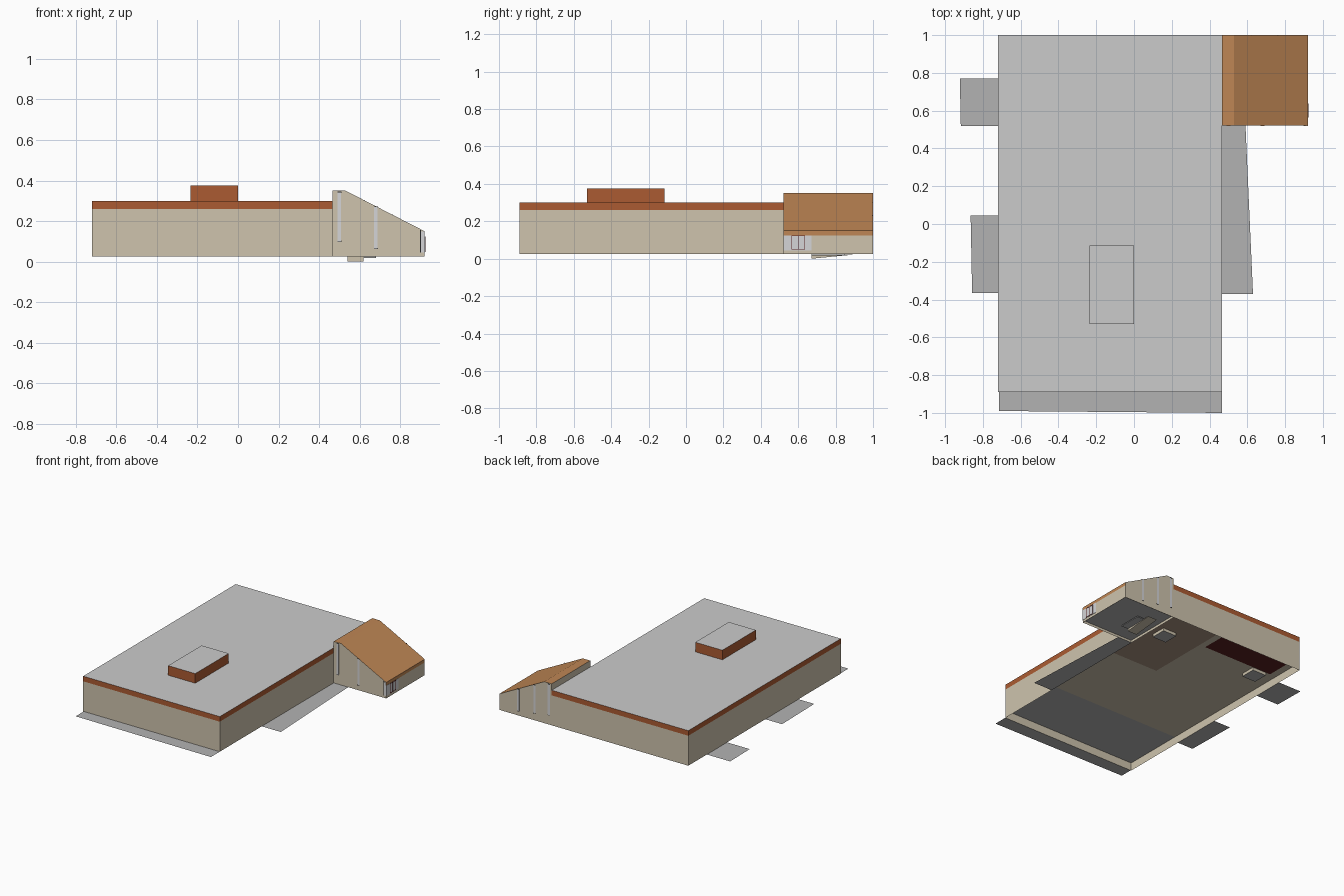
import bpy, bmesh

if "Cube" in bpy.data.objects:
    bpy.data.objects.remove(bpy.data.objects["Cube"])


def mat(name, r, g, b):
    m = bpy.data.materials.new(name)
    m.diffuse_color = (r, g, b, 1)
    m.use_nodes = True
    m.node_tree.nodes["Principled BSDF"].inputs["Base Color"].default_value = m.diffuse_color
    return m


BEIGE = mat("beige_wall", 0.62, 0.55, 0.42)
RUST = mat("rust_band", 0.41, 0.105, 0.032)
TILE = mat("tile_orange", 0.52, 0.24, 0.09)
ROOF = mat("roof_grey", 0.60, 0.60, 0.60)
PAVE = mat("paving_grey", 0.45, 0.45, 0.45)
GLASS = mat("pale_glass", 0.66, 0.66, 0.68)
RED = mat("dark_red", 0.10, 0.015, 0.015)
BLACK = mat("black_trim", 0.02, 0.02, 0.02)
BROWN = mat("floor_brown", 0.40, 0.29, 0.22)


def finish(name, bm, mats, rule=None):
    bm.normal_update()
    if rule:
        for f in bm.faces:
            f.material_index = rule(f)
    me = bpy.data.meshes.new(name)
    bm.to_mesh(me)
    bm.free()
    for m in mats:
        me.materials.append(m)
    ob = bpy.data.objects.new(name, me)
    bpy.context.collection.objects.link(ob)
    return ob


def extrude(name, points, offset, mats, rule=None, drop=None):
    """Closed prism from a polygon; drop(face) removes open sides."""
    bm = bmesh.new()
    face = bm.faces.new([bm.verts.new(p) for p in points])
    res = bmesh.ops.extrude_face_region(bm, geom=[face], use_keep_orig=True)
    moved = [v for v in res["geom"] if isinstance(v, bmesh.types.BMVert)]
    bmesh.ops.translate(bm, verts=moved, vec=offset)
    bmesh.ops.recalc_face_normals(bm, faces=bm.faces[:])
    bm.normal_update()
    if drop:
        bmesh.ops.delete(bm, geom=[f for f in bm.faces if drop(f)], context='FACES')
    return finish(name, bm, mats, rule)


def box(name, x, y, z, mats, rule=None, drop=None):
    pts = [(x[0], y[0], z[0]), (x[1], y[0], z[0]), (x[1], y[1], z[0]), (x[0], y[1], z[0])]
    return extrude(name, pts, (0, 0, z[1] - z[0]), mats, rule, drop)


def sheet(name, pts, z, m):
    bm = bmesh.new()
    bm.faces.new([bm.verts.new((x, y, z)) for x, y in pts])
    return finish(name, bm, [m])


def rect(x0, x1, y0, y1):
    return [(x0, y0), (x1, y0), (x1, y1), (x0, y1)]


def is_top(f):
    return 1 if f.normal.z > 0.5 else 0


def is_bottom(f):
    return f.normal.z < -0.9


def is_cap(f):
    return abs(f.normal.z) > 0.9


# Main hall: open-bottomed walls, rust parapet band, flat roof, roof unit
X0, X1, Y0, Y1 = -0.72, 0.465, -0.89, 1.0
box("main_walls", (X0, X1), (Y0, Y1), (0.025, 0.26), [BEIGE], drop=is_cap)
box("parapet_and_roof", (X0, X1), (Y0, Y1), (0.26, 0.30), [RUST, ROOF], is_top, is_bottom)
box("roof_unit", (-0.235, 0.0), (-0.53, -0.115), (0.30, 0.375), [RUST, ROOF], is_top, is_bottom)

# Raised interior floors, seen through the open underside
FZ = 0.088
sheet("front_floor", rect(X0, X1, Y0, -0.40), FZ, PAVE)
sheet("hall_floor", rect(X0, X1, -0.40, Y1), FZ, BEIGE)
sheet("side_floor", rect(0.0, X1, 0.25, Y1), FZ - 0.003, BROWN)
sheet("back_floor", rect(-0.66, -0.05, 0.74, Y1), FZ - 0.004, RED)

# Sunken entry steps under the floor
for i, (cx, cy) in enumerate([(-0.56, 0.68), (0.30, 0.70)]):
    box(f"sunken_step_{i + 1}", (cx - 0.06, cx + 0.06), (cy - 0.06, cy + 0.06),
        (0.06, FZ - 0.005), [BEIGE, PAVE], lambda f: int(f.normal.z < -0.5))

# Paving around the building
GZ = 0.025
sheet("front_paving", [(-0.715, -0.99), (X1, -1.0), (X1, Y0), (-0.715, Y0)], GZ, PAVE)
sheet("left_paving_back", [(-0.917, 0.52), (X0, 0.52), (X0, 0.77), (-0.922, 0.77)], GZ, PAVE)
sheet("left_paving_front", [(-0.857, -0.365), (X0, -0.365), (X0, 0.045), (-0.865, 0.045)], GZ, PAVE)
sheet("right_paving", [(X1, -0.37), (0.63, -0.37), (0.59, 0.525), (X1, 0.525)], GZ, PAVE)

# Annex with sloping tiled roof
AY0, AX1 = 0.522, 0.92
profile = [(X1, 0.025), (AX1, 0.025), (AX1, 0.125), (AX1, 0.15), (0.53, 0.35), (X1, 0.35)]


def annex_rule(f):
    fascia = f.normal.x > 0.9 and f.calc_center_median().z > 0.125
    return int(f.normal.z > 0.3 or fascia)


extrude("annex", [(x, AY0, z) for x, z in profile], (0, Y1 - AY0, 0),
        [BEIGE, TILE], annex_rule, is_bottom)
sheet("annex_floor", rect(X1, AX1, AY0, Y1), 0.045, PAVE)

# Entry ramp below the annex
extrude("annex_ramp", [(0.54, 0.67, 0.0), (0.54, 0.90, 0.022), (0.54, 0.67, 0.025)],
        (0.08, 0, 0), [BEIGE])
box("ramp_landing", (0.62, 0.68), (0.67, 0.85), (0.018, 0.025), [PAVE])

# Tall slit windows on the annex front and back walls
T = 0.002
slits = [("front", 0.50, 0.10, 0.342), ("front", 0.68, 0.065, 0.27),
         ("back", 0.49, 0.10, 0.342), ("back", 0.615, 0.08, 0.30), ("back", 0.755, 0.06, 0.23)]
for i, (side, x, z0, z1) in enumerate(slits):
    y = (AY0 - T, AY0) if side == "front" else (Y1 - T, Y1 + T / 2)
    box(f"{side}_slit_window_{i + 1}", (x - 0.009, x + 0.009), y, (z0, z1), [GLASS])
    for k, z in enumerate((z0, z1)):
        box(f"{side}_slit_trim_{i + 1}_{k + 1}", (x - 0.010, x + 0.010), y,
            (z - 0.003, z + 0.003), [BLACK])

# Glazed corner with framed double window
box("corner_glass_front", (0.902, AX1), (AY0 - T, AY0), (0.045, 0.148), [GLASS])
box("corner_trim", (0.898, 0.902), (AY0 - T, AY0), (0.045, 0.155), [BLACK])
box("corner_glass_side", (AX1, AX1 + T), (AY0, 0.67), (0.045, 0.125), [GLASS])
for i, y in enumerate((0.566, 0.600, 0.635)):
    box(f"window_post_{i + 1}", (AX1, AX1 + 2 * T), (y - 0.002, y + 0.002), (0.05, 0.123), [RED])
for i, z in enumerate((0.05, 0.123)):
    box(f"window_rail_{i + 1}", (AX1, AX1 + 2 * T), (0.564, 0.637), (z - 0.002, z + 0.002), [RED])
